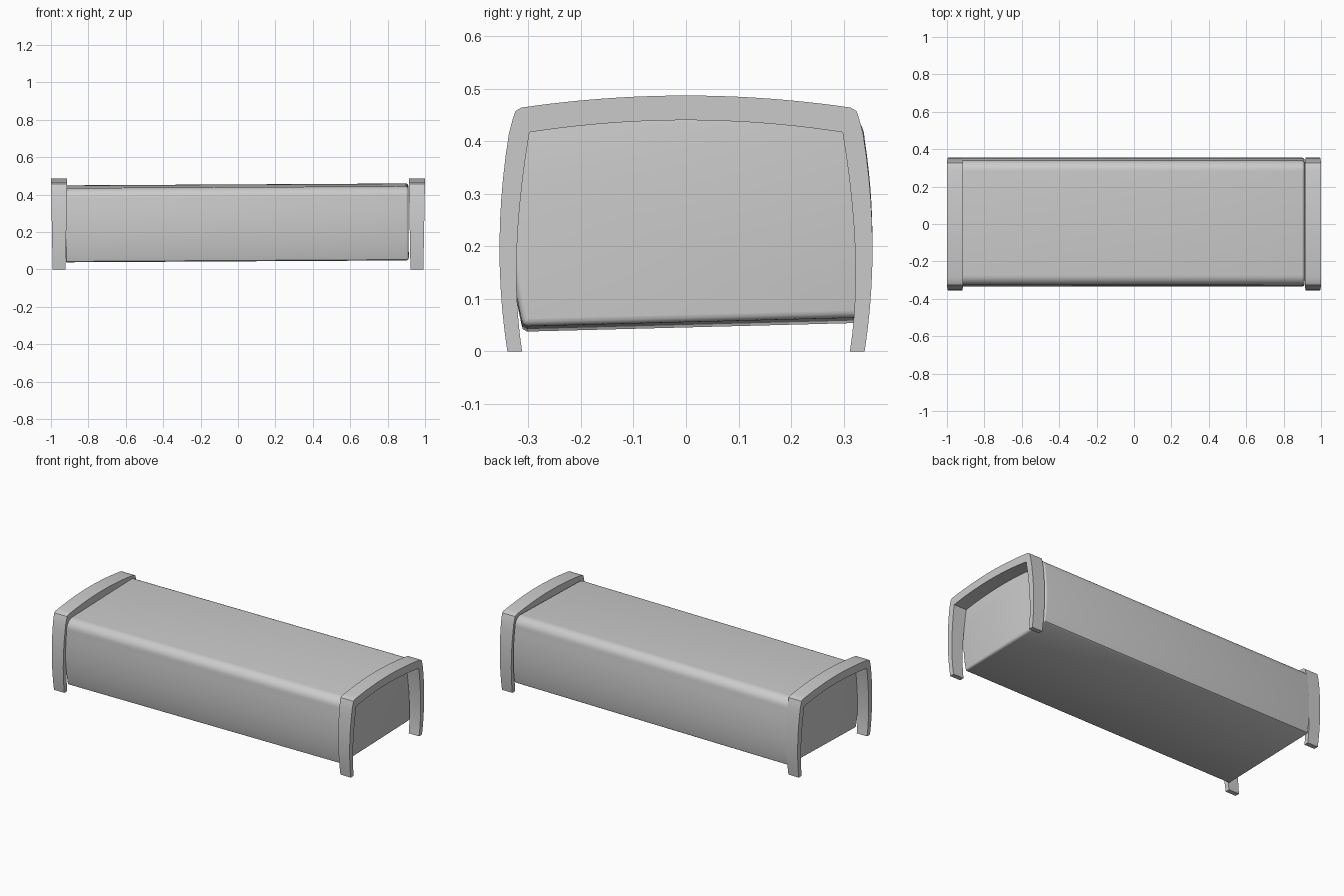
import bpy, bmesh, math
from mathutils import Matrix, Vector

cube = bpy.data.objects.get("Cube")
if cube:
    bpy.data.objects.remove(cube, do_unlink=True)

grey = bpy.data.materials.new("plain_grey")
grey.use_nodes = True
colour = (0.6, 0.6, 0.6, 1)
grey.diffuse_color = colour
grey.node_tree.nodes["Principled BSDF"].inputs["Base Color"].default_value = colour


def bow(a, mid, b, n):
    """Points on the parabola through a, mid and b."""
    a, mid, b = Vector(a), Vector(mid), Vector(b)
    ctrl = mid * 2 - (a + b) / 2
    return [a * (1 - t) ** 2 + ctrl * 2 * t * (1 - t) + b * t * t
            for t in (i / n for i in range(n + 1))]


def mirror(half):
    """Close a +y half profile with its reflection."""
    return half + [Vector((-p.x, p.y)) for p in reversed(half)]


def prism(name, outline, x0, x1):
    """Extrude a (y, z) outline between two x positions, given as functions of z."""
    bm = bmesh.new()
    ends = [[bm.verts.new((f(p.y), p.x, p.y)) for p in outline] for f in (x0, x1)]
    for ring in ends:
        bm.faces.new(ring)
    n = len(outline)
    for i in range(n):
        j = (i + 1) % n
        bm.faces.new((ends[0][i], ends[0][j], ends[1][j], ends[1][i]))
    bmesh.ops.recalc_face_normals(bm, faces=bm.faces)
    mesh = bpy.data.meshes.new(name)
    bm.to_mesh(mesh)
    bm.free()
    obj = bpy.data.objects.new(name, mesh)
    bpy.context.collection.objects.link(obj)
    mesh.materials.append(grey)
    return obj


def smooth(obj, angle):
    bpy.ops.object.select_all(action="DESELECT")
    obj.select_set(True)
    bpy.context.view_layer.objects.active = obj
    bpy.ops.object.shade_smooth_by_angle(angle=math.radians(angle))


# End frames: bowed legs joined by an arched top rail
outer = bow((0.34, 0), (0.355, 0.205), (0.337, 0.415), 10)
outer += [Vector((0.329, 0.445)), Vector((0.325, 0.457)), Vector((0.314, 0.464))]
rail_top = bow((0.314, 0.464), (0, 0.487), (-0.314, 0.464), 20)[1:10]
inner = bow((0.312, 0), (0.322, 0.19), (0.298, 0.417), 10)
rail_under = bow((0.298, 0.417), (0, 0.44), (-0.298, 0.417), 20)[1:10]
arch = mirror(outer + rail_top + [Vector((0.02, 0.487))])
opening = mirror(inner + rail_under + [Vector((0.02, 0.44))])
frame_outline = arch + opening[::-1]

for name, side in (("left_end_frame", 1), ("right_end_frame", -1)):
    frame = prism(name, frame_outline,
                  lambda z: side * (0.922 - 0.018 * z),
                  lambda z: side * (0.991 + 0.0185 * z))
    smooth(frame, 25)

# Body: flat top and bottom, bulging sides, rounded upper edges
half = [Vector((0.318, 0.051)), Vector((0.326, 0.056))]
half += bow((0.328, 0.064), (0.344, 0.215), (0.334, 0.39), 12)
half += [Vector((0.279 + 0.055 * math.cos(a), 0.392 + 0.055 * math.sin(a)))
         for a in (math.pi / 16 * i for i in range(1, 9))]
body = prism("body", mirror(half), lambda z: -0.92, lambda z: 0.912)

# Soften the rims of the two ends
bm = bmesh.new()
bm.from_mesh(body.data)
for end, size in ((1, 0.014), (-1, 0.003)):
    rim = [e for e in bm.edges if all(v.co.x * end > 0.9 for v in e.verts)]
    bmesh.ops.bevel(bm, geom=rim, offset=size, segments=4, profile=0.5,
                    affect="EDGES", clamp_overlap=True)
bm.to_mesh(body.data)
bm.free()

# The body sits slightly askew between the frames
pivot = Matrix.Translation((0, 0, 0.25))
tilt = Matrix.Rotation(0.026, 4, "X") @ Matrix.Rotation(-0.0055, 4, "Y")
body.data.transform(Matrix.Translation((0, 0.01, 0)) @ pivot @ tilt @ pivot.inverted())
smooth(body, 40)
